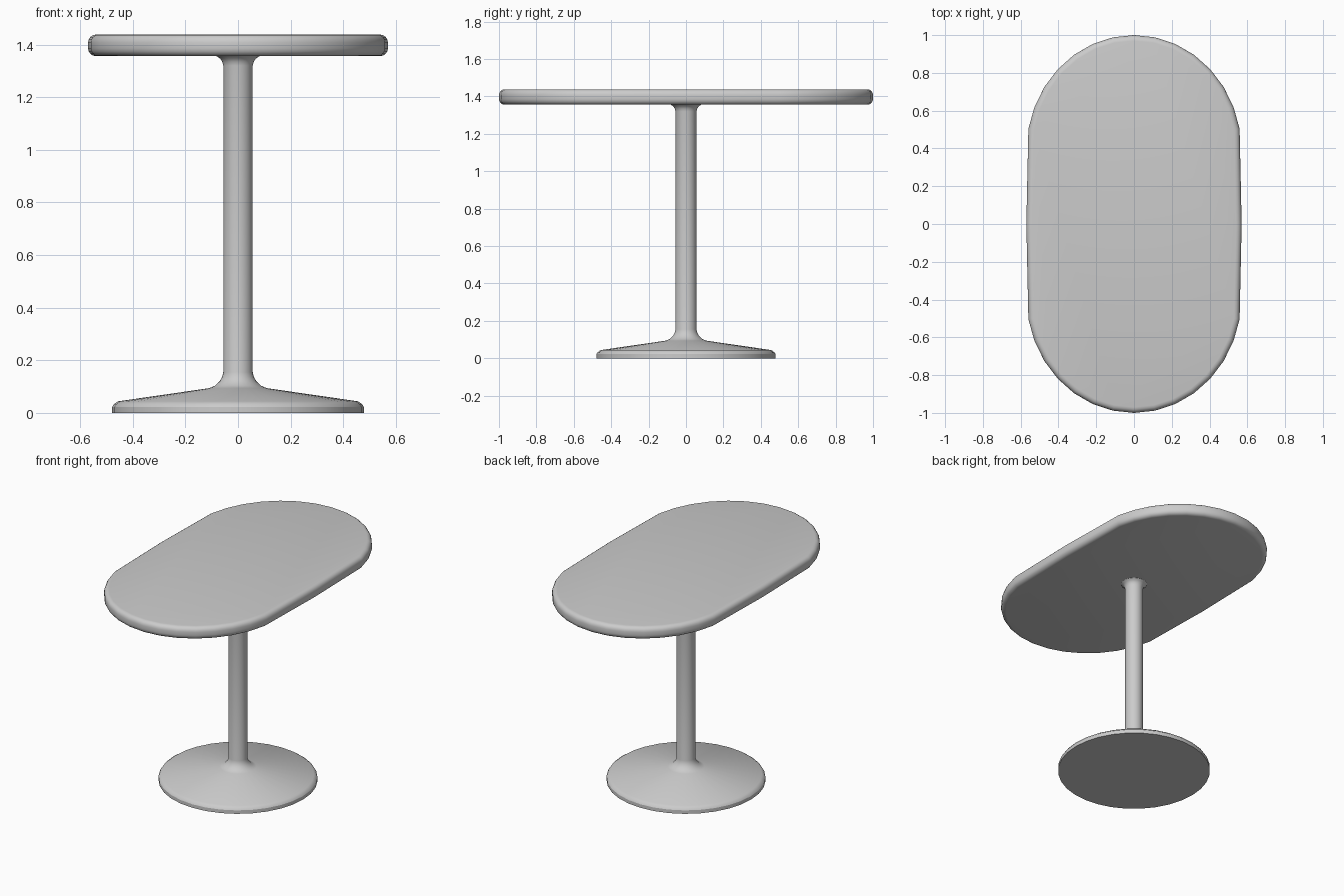
import bpy, bmesh
from math import cos, sin, pi, radians

if "Cube" in bpy.data.objects:
    bpy.data.objects.remove(bpy.data.objects["Cube"])

SEG = 32

def loft(name, rings):
    """Skin a stack of equal-length point rings and cap both ends."""
    bm = bmesh.new()
    loops = [[bm.verts.new(p) for p in ring] for ring in rings]
    for a, b in zip(loops, loops[1:]):
        for i in range(SEG):
            j = (i + 1) % SEG
            bm.faces.new((a[i], a[j], b[j], b[i]))
    bm.faces.new(loops[0][::-1])
    bm.faces.new(loops[-1])
    bmesh.ops.recalc_face_normals(bm, faces=bm.faces[:])
    me = bpy.data.meshes.new(name)
    bm.to_mesh(me)
    bm.free()
    ob = bpy.data.objects.new(name, me)
    bpy.context.collection.objects.link(ob)
    bpy.ops.object.select_all(action='DESELECT')
    ob.select_set(True)
    bpy.context.view_layer.objects.active = ob
    bpy.ops.object.shade_smooth_by_angle(angle=radians(30))
    return ob

def circle(r, z):
    return [(r * cos(2 * pi * i / SEG), r * sin(2 * pi * i / SEG), z) for i in range(SEG)]

def stretched(inset, z):
    """Circle pulled apart along y, its two side points staying on the x axis."""
    pts = []
    for i in range(SEG):
        a = 2 * pi * i / SEG
        s = 0 if i % (SEG // 2) == 0 else (1 if i < SEG // 2 else -1)
        pts.append(((0.57 - inset) * cos(a), 0.385 * s + (0.615 - inset) * sin(a), z))
    return pts

# Table top: oval slab with rounded rim
Z0, Z1, R = 1.356, 1.438, 0.03
arc = [(R * (1 - sin(t * pi / 8)), R * (1 - cos(t * pi / 8))) for t in range(5)]
rim = [(d, Z0 + h) for d, h in arc] + [(d, Z1 - h) for d, h in reversed(arc)]
loft("table_top", [stretched(d, z) for d, z in rim])

# Pedestal: disc foot, sloped cone, column and flared collar in one turned profile
profile = [(0.478, 0), (0.478, 0.023), (0.472, 0.033), (0.456, 0.044),
           (0.11, 0.094), (0.088, 0.103), (0.07, 0.12), (0.06, 0.137), (0.056, 0.155),
           (0.056, 1.32), (0.06, 1.335), (0.068, 1.347), (0.083, 1.357)]
loft("pedestal", [circle(r, z) for r, z in profile])
